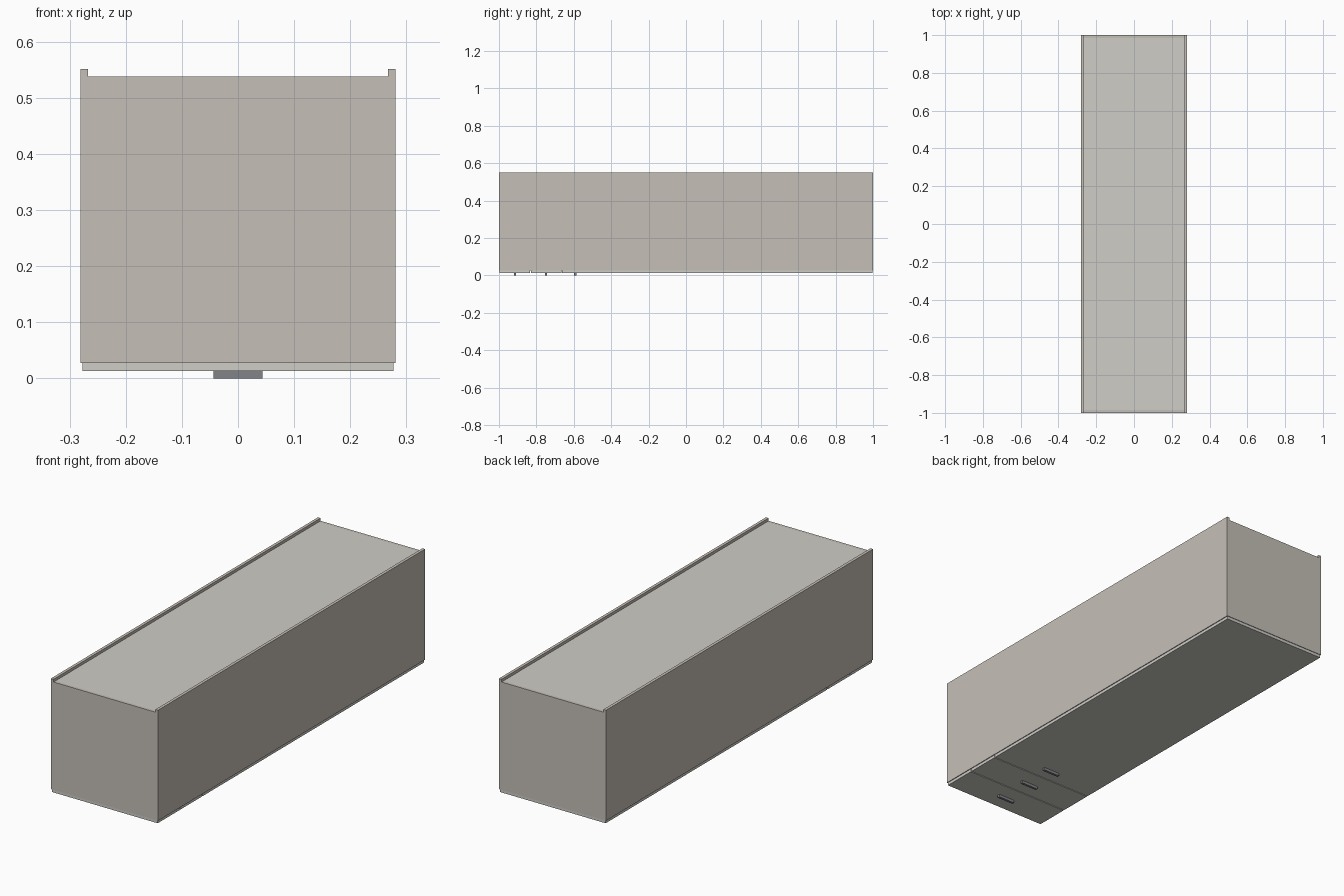
import bpy

if "Cube" in bpy.data.objects:
    bpy.data.objects.remove(bpy.data.objects["Cube"])


def material(name, rgb):
    m = bpy.data.materials.new(name)
    m.diffuse_color = (*rgb, 1)
    m.use_nodes = True
    m.node_tree.nodes["Principled BSDF"].inputs["Base Color"].default_value = m.diffuse_color
    return m


CARCASS = material("warm_grey", (0.56, 0.52, 0.47))
PANEL = material("pale_grey", (0.62, 0.61, 0.57))
METAL = material("dark_metal", (0.22, 0.23, 0.25))


def box(name, x, y, z, mat):
    """Box from (min, max) ranges on each axis."""
    bpy.ops.mesh.primitive_cube_add(size=1, location=[sum(r) / 2 for r in (x, y, z)])
    ob = bpy.context.object
    ob.name = name
    ob.scale = [r[1] - r[0] for r in (x, y, z)]
    bpy.ops.object.transform_apply(location=False, rotation=False, scale=True)
    ob.data.materials.append(mat)
    return ob


W, T = 0.281, 0.014           # half width, board thickness
FRONT, BACK = 0.027, 0.538    # carcass depth range
INNER = (-W + T, W - T)

# Side boards, standing proud of the back panel
for side, name in ((-1, "left_side"), (1, "right_side")):
    box(name, sorted((side * W, side * (W - T))), (-1, 1), (FRONT, 0.551), CARCASS)

# Closed ends and recessed back panel
box("base_board", INNER, (-1, -1 + T), (FRONT, BACK), CARCASS)
box("top_board", INNER, (1 - T, 1), (FRONT, BACK), CARCASS)
box("back_panel", INNER, (-1 + T, 1 - T), (BACK - 0.006, BACK), PANEL)

# Rails behind the gaps between the fronts
for i, y in enumerate((-0.831, -0.664)):
    box(f"rail_{i + 1}", INNER, (y - T / 2, y + T / 2), (FRONT, BACK - 0.006), CARCASS)

# Two drawer fronts and a tall door, each with a bar handle
fronts = (("lower_drawer", -0.997, -0.833, -0.914),
          ("upper_drawer", -0.829, -0.666, -0.748),
          ("door", -0.662, 0.997, -0.592))
for name, y0, y1, handle_y in fronts:
    box(name + "_front", (-0.277, 0.277), (y0, y1), (0.013, FRONT), PANEL)
    box(name + "_handle", (-0.044, 0.044), (handle_y - 0.006, handle_y + 0.006),
        (0, 0.013), METAL)
